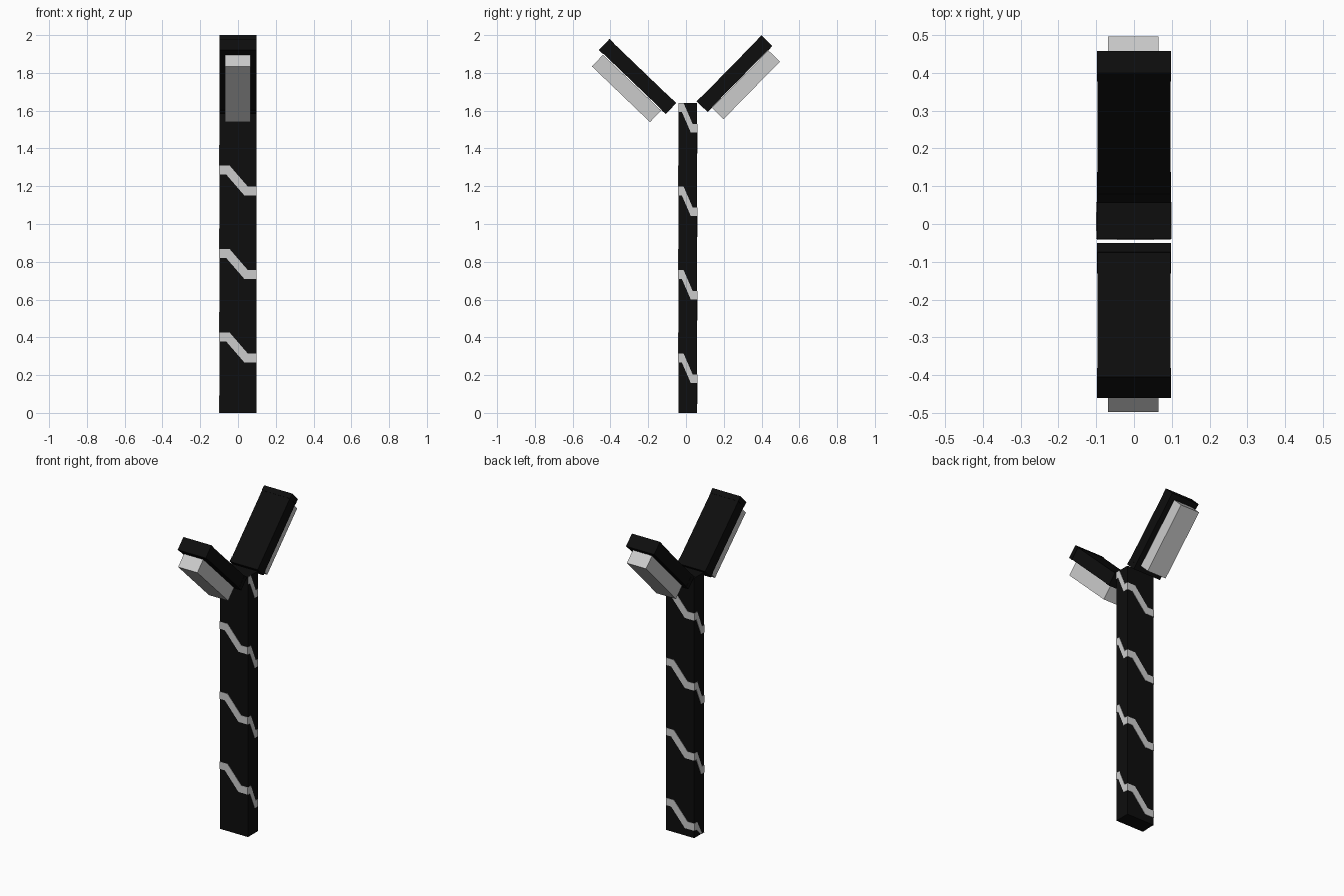
import bpy, bmesh, math
from mathutils import Matrix, Vector

if "Cube" in bpy.data.objects:
    bpy.data.objects.remove(bpy.data.objects["Cube"])

black = bpy.data.materials.new("black")
black.diffuse_color = (0.004, 0.004, 0.004, 1)
black.use_nodes = True
black.node_tree.nodes["Principled BSDF"].inputs["Base Color"].default_value = black.diffuse_color


def finish(name, bm, mat=None):
    bmesh.ops.recalc_face_normals(bm, faces=bm.faces)
    me = bpy.data.meshes.new(name)
    bm.to_mesh(me)
    bm.free()
    ob = bpy.data.objects.new(name, me)
    bpy.context.collection.objects.link(ob)
    if mat:
        me.materials.append(mat)
    return ob


def box(name, centre, size, tilt=0, mat=None):
    bm = bmesh.new()
    bmesh.ops.create_cube(bm, size=1, matrix=Matrix.Diagonal((*size, 1)))
    ob = finish(name, bm, mat)
    ob.location = centre
    ob.rotation_euler.x = math.radians(tilt)
    return ob


# Post
X0, X1, Y0, Y1, TOP = -0.098, 0.097, -0.04, 0.058, 1.64
box("post", (0, (Y0 + Y1) / 2, TOP / 2), (X1 - X0, Y1 - Y0, TOP), mat=black)

# Two tilted panels with end rims and a grey housing on the outer face
arms = {
    "front": (-43.8, (-0.256, 1.781), (-0.315, 1.7175)),
    "back": (45.6, (0.257, 1.796), (0.3175, 1.737)),
}
for side, (tilt, panel, housing) in arms.items():
    box(side + "_panel", (0, *panel), (0.194, 0.484, 0.078), tilt, black)
    a = math.radians(tilt)
    for end in (-1, 1):
        d = end * 0.229
        box(side + "_panel_rim", (0, panel[0] + d * math.cos(a), panel[1] + d * math.sin(a)),
            (0.196, 0.032, 0.082), tilt, black)
    box(side + "_housing", (-0.002, *housing), (0.134, 0.426, 0.085), tilt)

# Stripe spiralling down the four post faces, one stepped segment per face
DROP, BAND, PROUD = 0.1105, 0.046, 0.002
corners = [Vector((X1, Y0, 0)), Vector((X1, Y1, 0)), Vector((X0, Y1, 0)), Vector((X0, Y0, 0))]
bm = bmesh.new()
for i in range(15):
    p, q = corners[i % 4], corners[(i + 1) % 4]
    out = (q - p).cross(Vector((0, 0, 1))).normalized() * PROUD
    z = TOP - i * DROP
    upper = [(0, z), (0.28, z), (0.77, z - DROP), (1, z - DROP)]
    lower = [(0, z - BAND), (0.18, z - BAND), (0.67, z - DROP - BAND), (1, z - DROP - BAND)]
    rings = []
    for (u, zu), (w, zw) in zip(upper, lower):
        a = p.lerp(q, u) + Vector((0, 0, max(zu, 0.001)))
        b = p.lerp(q, w) + Vector((0, 0, max(zw, 0)))
        rings.append([bm.verts.new(v) for v in (a, a + out, b + out, b)])
    for r, s in zip(rings, rings[1:]):
        for k in range(4):
            bm.faces.new((r[k], r[(k + 1) % 4], s[(k + 1) % 4], s[k]))
    bm.faces.new(rings[0])
    bm.faces.new(rings[-1])
finish("spiral_stripe", bm)
